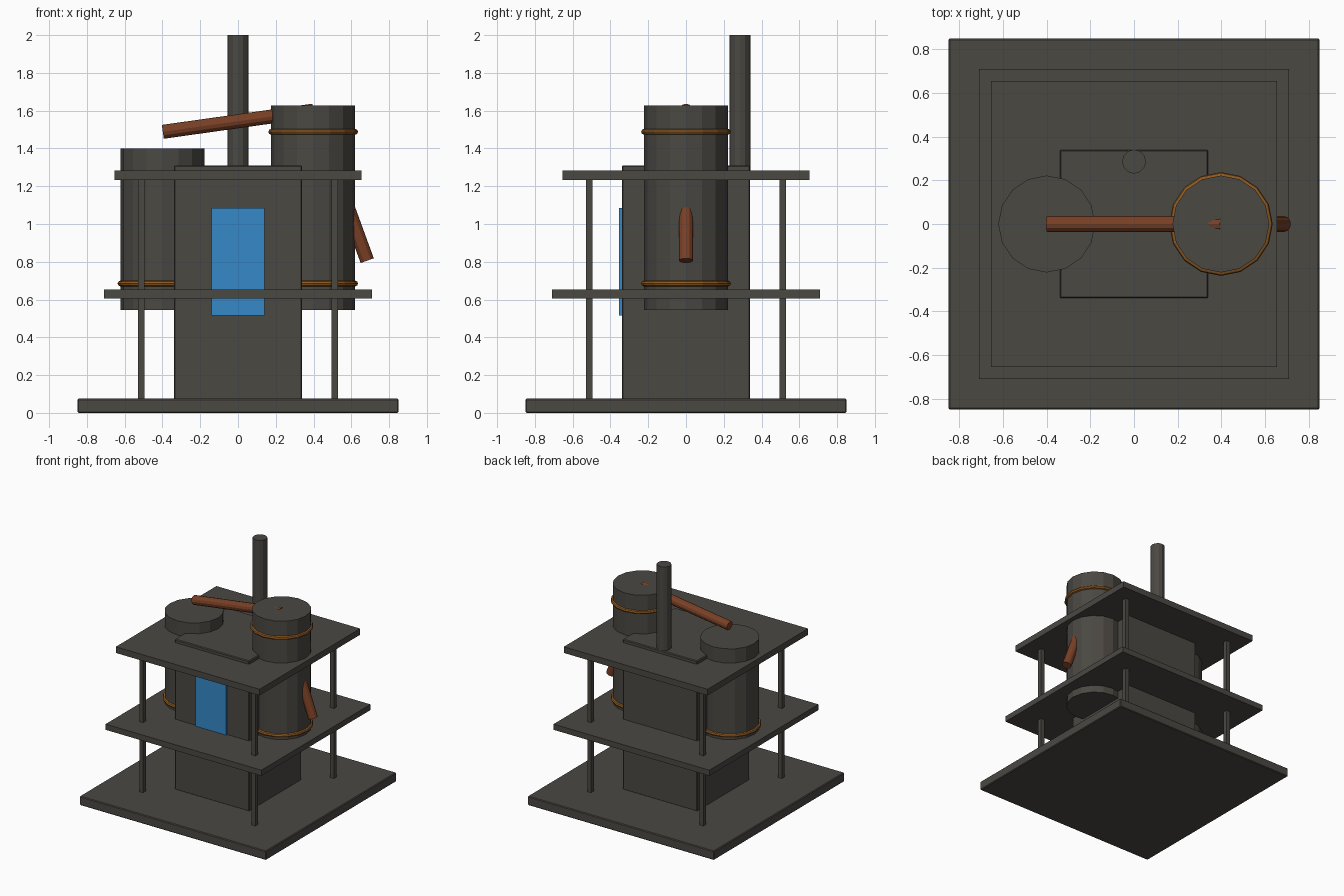
import bpy
from math import pi
from mathutils import Vector

old = bpy.data.objects.get("Cube")
if old:
    bpy.data.objects.remove(old, do_unlink=True)


def material(name, rgb):
    m = bpy.data.materials.new(name)
    m.use_nodes = True
    m.diffuse_color = (*rgb, 1)
    m.node_tree.nodes["Principled BSDF"].inputs["Base Color"].default_value = (*rgb, 1)
    return m


iron = material("dark_iron", (0.07, 0.065, 0.055))
copper = material("copper", (0.19, 0.05, 0.018))
brass = material("brass", (0.27, 0.1, 0.015))
blue = material("blue_panel", (0.036, 0.25, 0.58))


def finish(name, mat):
    ob = bpy.context.object
    ob.name = name
    ob.data.materials.append(mat)
    return ob


def box(name, mat, x, y, z, bevel=0):
    """Box from (min, max) pairs on each axis."""
    spans = (x, y, z)
    bpy.ops.mesh.primitive_cube_add(size=1, location=[sum(s) / 2 for s in spans])
    ob = finish(name, mat)
    ob.scale = [s[1] - s[0] for s in spans]
    bpy.ops.object.transform_apply(location=False, rotation=False, scale=True)
    if bevel:
        mod = ob.modifiers.new("edge_bevel", "BEVEL")
        mod.width = bevel
        mod.segments = 1
    return ob


def tube(name, mat, start, end, radius, sides):
    """Closed cylinder between two points."""
    a, b = Vector(start), Vector(end)
    bpy.ops.mesh.primitive_cylinder_add(vertices=sides, radius=radius,
                                        depth=(b - a).length, location=(a + b) / 2)
    ob = finish(name, mat)
    ob.rotation_euler = (b - a).to_track_quat("Z", "Y").to_euler()
    return ob


# Base, central tower and the two decks
def slab(name, half, z, bevel=0):
    box(name, iron, (-half, half), (-half, half), z, bevel)


slab("base", 0.85, (0, 0.075), 0.006)
slab("tower", 0.34, (0.07, 1.31), 0.006)
slab("lower_deck", 0.71, (0.605, 0.652))
slab("upper_deck", 0.655, (1.232, 1.283))

# Square corner posts
for sx, side in ((1, "left"), (-1, "right")):
    for sy, end in ((-1, "front"), (1, "back")):
        x, y, w = sx * 0.512, sy * 0.512, 0.0175
        box(f"post_{end}_{side}", iron, (x - w, x + w), (y - w, y + w), (0.07, 1.24))

# Side tanks with a band near each end
for side, x, top in (("left", 0.398, 1.628), ("right", -0.4, 1.4)):
    bottom = 0.545
    tube(f"tank_{side}", iron, (x, 0, bottom), (x, 0, top), 0.222, 16)
    for level, z in (("lower", bottom + 0.14), ("upper", top - 0.14)):
        bpy.ops.mesh.primitive_torus_add(major_segments=16, minor_segments=8,
                                         major_radius=0.222, minor_radius=0.0155,
                                         location=(x, 0, z))
        finish(f"band_{level}_{side}", brass)

# Chimney, connecting pipe and outlet pipe
tube("chimney", iron, (0, 0.286, 1.25), (0, 0.286, 2), 0.055, 12)
tube("connecting_pipe", copper, (-0.398, 0, 1.488), (0.398, 0, 1.6), 0.037, 12)
tube("outlet_pipe", copper, (0.684, 0, 0.806), (0.564, 0, 1.135), 0.037, 12)

# Front panel
box("front_panel", blue, (-0.14, 0.14), (-0.354, -0.338), (0.515, 1.085))
